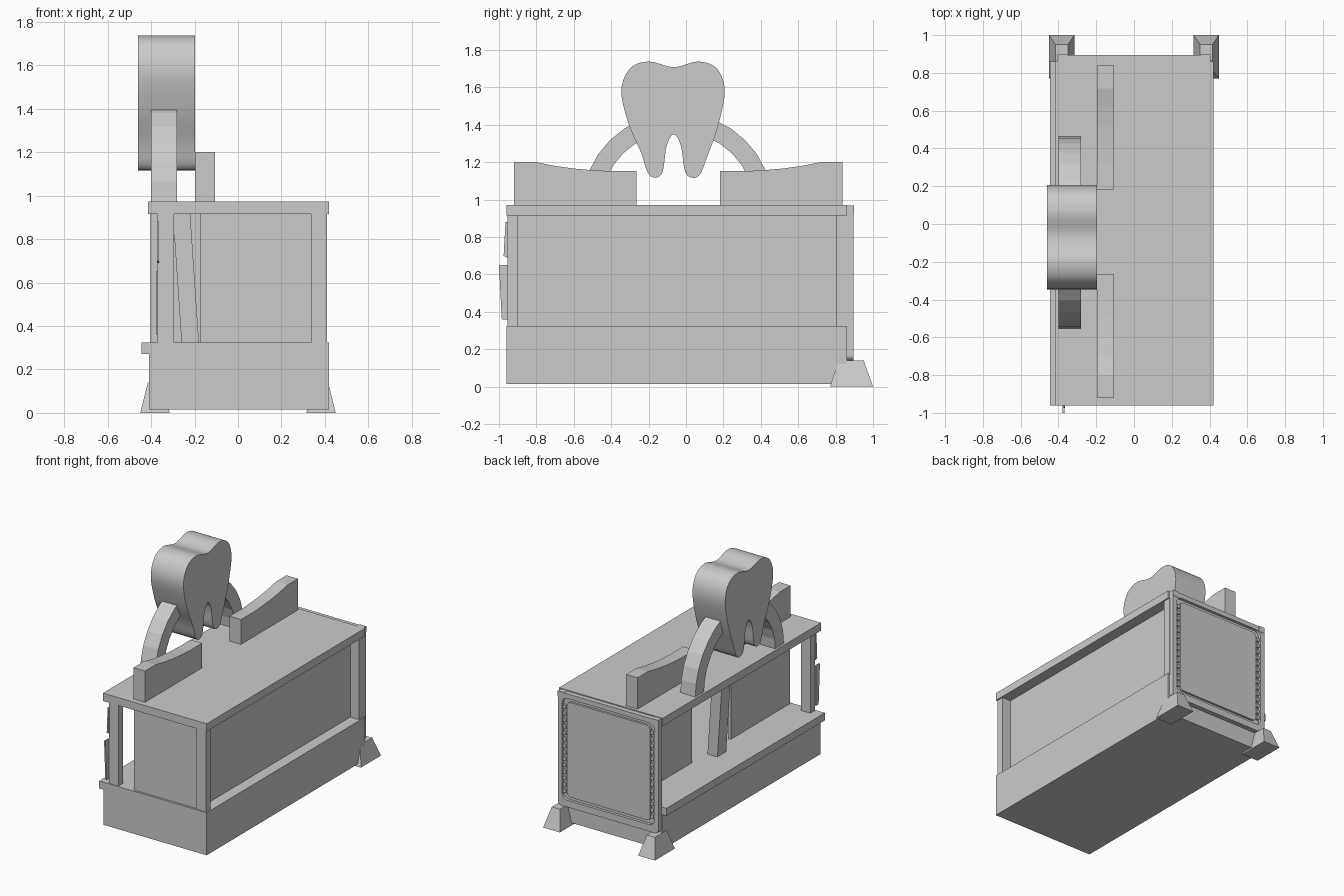
import bpy, bmesh, math
from mathutils import Vector

if "Cube" in bpy.data.objects:
    bpy.data.objects.remove(bpy.data.objects["Cube"])


def prism(name, pts, axis, lo, hi):
    """Extrude a 2D outline along an axis (x: pts are y,z / y: pts are x,z)."""
    def at(p, d):
        return (d, p[0], p[1]) if axis == 'x' else (p[0], d, p[1])
    bm = bmesh.new()
    a = [bm.verts.new(at(p, lo)) for p in pts]
    b = [bm.verts.new(at(p, hi)) for p in pts]
    n = len(pts)
    bm.faces.new(a)
    bm.faces.new(b[::-1])
    for i in range(n):
        j = (i + 1) % n
        bm.faces.new((a[i], b[i], b[j], a[j]))
    bmesh.ops.recalc_face_normals(bm, faces=bm.faces[:])
    return finish(name, bm)


def finish(name, bm):
    me = bpy.data.meshes.new(name)
    bm.to_mesh(me)
    bm.free()
    ob = bpy.data.objects.new(name, me)
    bpy.context.collection.objects.link(ob)
    return ob


def box(name, x0, x1, y0, y1, z0, z1):
    return prism(name, [(y0, z0), (y1, z0), (y1, z1), (y0, z1)], 'x', x0, x1)


def frustum(name, bottom, top, z0, z1):
    """Tapered block between two rectangles (x0, x1, y0, y1)."""
    bm = bmesh.new()
    v = []
    for (x0, x1, y0, y1), z in ((bottom, z0), (top, z1)):
        v += [bm.verts.new((x, y, z)) for x, y in ((x0, y0), (x1, y0), (x1, y1), (x0, y1))]
    bm.faces.new(v[:4])
    bm.faces.new(v[4:])
    for i in range(4):
        j = (i + 1) % 4
        bm.faces.new((v[i], v[j], v[4 + j], v[4 + i]))
    bmesh.ops.recalc_face_normals(bm, faces=bm.faces[:])
    return finish(name, bm)


def rounded(x0, x1, z0, z1, r, n=4):
    pts = []
    for cx, cz, a0 in ((x1 - r, z1 - r, 0), (x0 + r, z1 - r, 90),
                       (x0 + r, z0 + r, 180), (x1 - r, z0 + r, 270)):
        for i in range(n + 1):
            a = math.radians(a0 + 90 * i / n)
            pts.append((cx + r * math.cos(a), cz + r * math.sin(a)))
    return pts


def ring(name, outer, inner, lo, hi):
    """Flat frame between two matching outlines, extruded along y."""
    bm = bmesh.new()
    loops = [[bm.verts.new((p[0], y, p[1])) for p in pts]
             for pts, y in ((outer, lo), (outer, hi), (inner, hi), (inner, lo))]
    n = len(outer)
    for k in range(4):
        a, b = loops[k], loops[(k + 1) % 4]
        for i in range(n):
            j = (i + 1) % n
            bm.faces.new((a[i], a[j], b[j], b[i]))
    bmesh.ops.recalc_face_normals(bm, faces=bm.faces[:])
    return finish(name, bm)


def smooth_loop(pts, steps=5):
    """Closed Catmull-Rom outline."""
    out, n = [], len(pts)
    P = [Vector(p) for p in pts]
    for i in range(n):
        a, b, c, d = (P[(i + k) % n] for k in (-1, 0, 1, 2))
        for s in range(steps):
            t = s / steps
            out.append(0.5 * (2 * b + (c - a) * t + (2 * a - 5 * b + 4 * c - d) * t * t
                              + (3 * b - a - 3 * c + d) * t ** 3))
    return out


# Base, serving ledge and roof slab
box("base", -0.41, 0.42, -0.96, 0.86, 0.015, 0.325)
box("side_ledge", -0.445, -0.40, -0.96, 0.86, 0.27, 0.325)
box("roof_slab", -0.415, 0.42, -0.96, 0.86, 0.915, 0.972)

# Corner posts
for side, x0, x1 in (("left", -0.37, -0.295), ("right", 0.335, 0.41)):
    box("front_post_" + side, x0, x1, -0.955, -0.90, 0.32, 0.92)
box("back_post_right", 0.335, 0.41, 0.805, 0.865, 0.32, 0.92)

# Wall panels
box("front_panel", -0.175, 0.34, -0.945, -0.925, 0.32, 0.92)
box("right_panel", 0.32, 0.34, -0.93, 0.85, 0.32, 0.92)
for end, y0, y1 in (("front", -0.93, -0.265), ("back", 0.18, 0.86)):
    box("inner_wall_" + end, -0.175, -0.155, y0, y1, 0.32, 0.92)

# Leaning brace inside the counter
prism("leaning_brace", [(-0.30, 0.915), (-0.22, 0.915), (-0.18, 0.325), (-0.26, 0.325)],
      'y', -0.09, 0.01)

# Broken plates on the front left edge
prism("lower_broken_plate", [(-0.955, 0.36), (-0.985, 0.36), (-1.0, 0.65), (-0.955, 0.65)],
      'x', -0.378, -0.368)
prism("upper_broken_plate", [(-0.955, 0.69), (-0.975, 0.70), (-0.965, 0.88), (-0.955, 0.88)],
      'x', -0.374, -0.364)

# Back plate: rim, recessed groove and inner panel
prism("back_plate", rounded(-0.405, 0.405, 0.14, 0.965, 0.03), 'y', 0.855, 0.875)
ring("back_rim", rounded(-0.405, 0.405, 0.14, 0.965, 0.03),
     rounded(-0.37, 0.37, 0.19, 0.93, 0.04), 0.86, 0.895)
prism("back_inner_panel", rounded(-0.335, 0.335, 0.215, 0.905, 0.03), 'y', 0.86, 0.89)

# Row of small blocks in the groove on both sides
for s in (-1, 1):
    for i in range(14):
        z = 0.25 + i * 0.047
        x = s * 0.3525
        box("groove_block", x - 0.012, x + 0.012, 0.87, 0.892, z - 0.013, z + 0.013)
    x = s * 0.38
    box("corner_cap", x - 0.025, x + 0.025, 0.86, 0.897, 0.925, 0.968)

# Tapered back feet
for s in (-1, 1):
    xs = sorted((s * 0.45, s * 0.315))
    xt = sorted((s * 0.415, s * 0.35))
    frustum("back_foot", (*xs, 0.77, 1.0), (*xt, 0.815, 0.95), 0.0, 0.14)

# Curved roof boards
board = [(-0.92, 0.965), (-0.92, 1.2), (-0.8, 1.2), (-0.7, 1.18), (-0.6, 1.166),
         (-0.5, 1.157), (-0.4, 1.152), (-0.265, 1.153), (-0.265, 0.965)]
prism("roof_board_front", board, 'x', -0.197, -0.105)
prism("roof_board_back", [(-0.082 - y, z) for y, z in board], 'x', -0.197, -0.105)

# Arch carrying the tooth sign
N = 16
arc = [(math.cos(math.pi * i / N), math.sin(math.pi * i / N)) for i in range(N + 1)]
arch = [(-0.045 + 0.51 * c, 0.965 + 0.50 * s) for c, s in arc]
arch += [(-0.045 + 0.41 * c, 0.965 + 0.40 * s) for c, s in reversed(arc)]
prism("sign_arch", arch, 'x', -0.40, -0.28)

# Tooth sign
tooth = [(-0.20, 1.738), (-0.065, 1.708), (0.065, 1.738), (0.165, 1.70), (0.207, 1.58),
         (0.17, 1.39), (0.11, 1.22), (0.075, 1.135), (0.035, 1.117), (-0.005, 1.15),
         (-0.028, 1.29), (-0.065, 1.348), (-0.103, 1.29), (-0.125, 1.15), (-0.165, 1.117),
         (-0.205, 1.145), (-0.24, 1.25), (-0.305, 1.40), (-0.346, 1.58), (-0.30, 1.70)]
sign = prism("tooth_sign", smooth_loop(tooth), 'x', -0.46, -0.197)
bpy.context.view_layer.objects.active = sign
sign.select_set(True)
bpy.ops.object.shade_smooth_by_angle(angle=math.radians(35))
